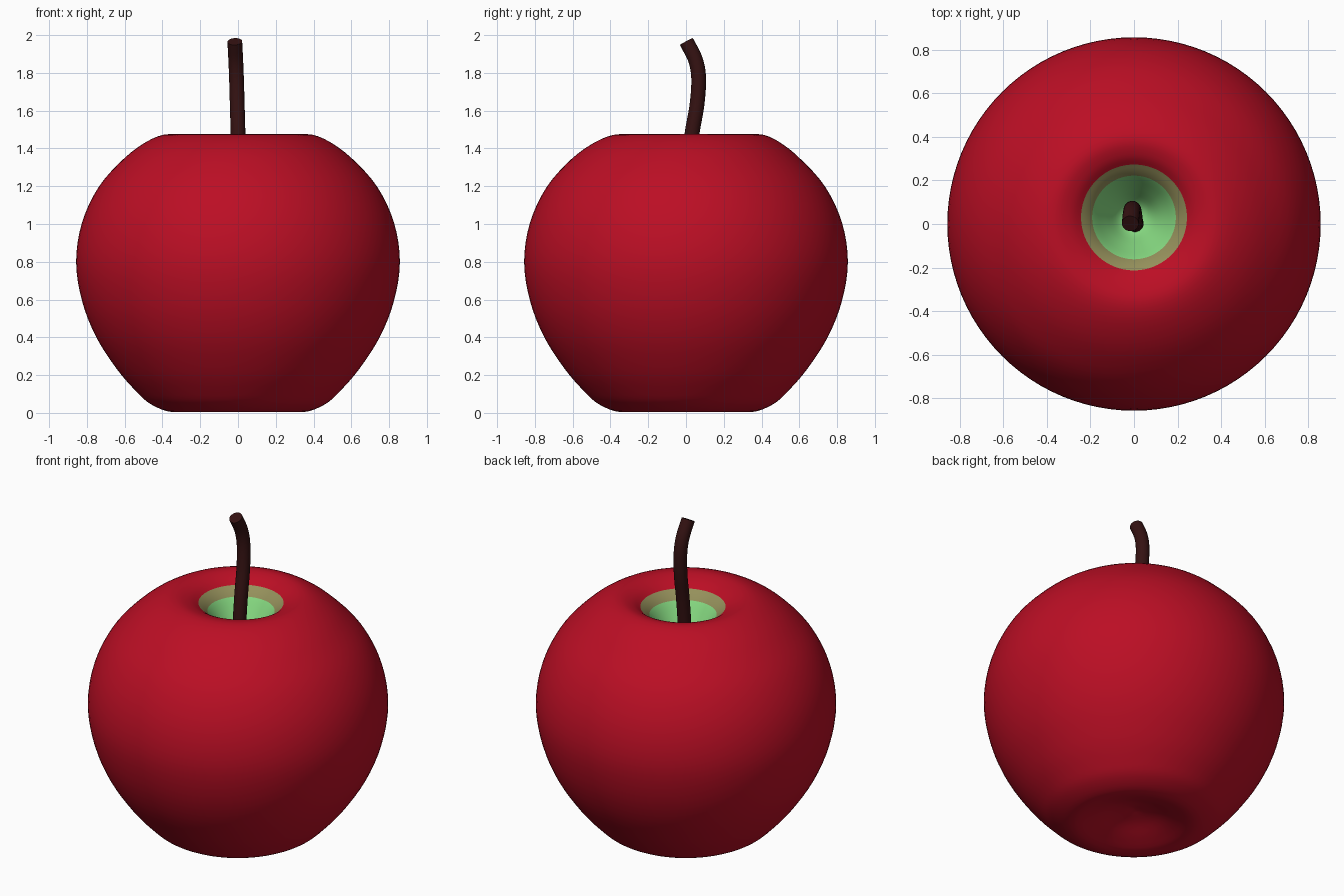
import bpy, bmesh, math
from mathutils import Vector

if "Cube" in bpy.data.objects:
    bpy.data.objects.remove(bpy.data.objects["Cube"])


def material(name, rgb):
    m = bpy.data.materials.new(name)
    m.diffuse_color = (*rgb, 1)
    m.use_nodes = True
    m.node_tree.nodes["Principled BSDF"].inputs["Base Color"].default_value = m.diffuse_color
    return m


red = material("apple_red", (0.50, 0.0045, 0.018))
olive = material("olive_blend", (0.30, 0.28, 0.105))
green = material("pale_green", (0.24, 0.70, 0.22))
brown = material("stem_brown", (0.035, 0.006, 0.006))


def spline(points, steps):
    """Catmull-Rom curve through the points."""
    p = [Vector(q) for q in points]
    p = [2 * p[0] - p[1]] + p + [2 * p[-1] - p[-2]]
    out = []
    for i in range(1, len(p) - 2):
        a, b, c, d = p[i - 1:i + 3]
        for k in range(steps):
            t = k / steps
            out.append(0.5 * (2 * b + (c - a) * t + (2 * a - 5 * b + 4 * c - d) * t * t
                              + (3 * b - a - 3 * c + d) * t ** 3))
    return out + [p[-2]]


def skin(name, rings, mats, smooth_angle):
    """Join rings of points into a closed skin with capped ends."""
    bm = bmesh.new()
    loops = [[bm.verts.new(p) for p in ring] for ring in rings]
    n = len(loops[0])
    for a, b in zip(loops, loops[1:]):
        for i in range(n):
            j = (i + 1) % n
            bm.faces.new((a[i], a[j], b[j], b[i]))
    bm.faces.new(loops[0])
    bm.faces.new(loops[-1])
    bmesh.ops.recalc_face_normals(bm, faces=bm.faces)
    mesh = bpy.data.meshes.new(name)
    bm.to_mesh(mesh)
    bm.free()
    for m in mats:
        mesh.materials.append(m)
    ob = bpy.data.objects.new(name, mesh)
    bpy.context.collection.objects.link(ob)
    bpy.context.view_layer.objects.active = ob
    ob.select_set(True)
    bpy.ops.object.shade_smooth_by_angle(angle=math.radians(smooth_angle))
    ob.select_set(False)
    return ob


# Apple body: lathed profile (radius, height) with a dimple at both ends
profile = [(0.01, 0.10), (0.12, 0.075), (0.24, 0.03), (0.35, 0.005), (0.46, 0.045),
           (0.54, 0.115), (0.64, 0.23), (0.75, 0.40), (0.825, 0.59), (0.857, 0.80),
           (0.825, 1.01), (0.735, 1.20), (0.60, 1.35), (0.48, 1.438), (0.38, 1.475),
           (0.30, 1.46), (0.243, 1.425), (0.192, 1.375), (0.13, 1.28), (0.07, 1.19), (0.01, 1.16)]
steps, sides = 4, 96
rings = []
for k, (r, z) in enumerate(spline([(r, 0, z) for r, z in profile], steps)
                           and [(v.x, v.z) for v in spline([(r, 0, z) for r, z in profile], steps)]):
    # The stem hollow sits slightly towards the back
    shift = 0.03 * min(1, max(0, (k - 12 * steps) / (4 * steps)))
    rings.append([(r * math.cos(a), r * math.sin(a) + shift, z)
                  for a in (2 * math.pi * i / sides for i in range(sides))])
body = skin("apple_body", rings, (red, olive, green), 60)
for i, f in enumerate(body.data.polygons):
    band = i // sides
    if band >= 17 * steps:
        f.material_index = 2
    elif band >= 16 * steps:
        f.material_index = 1
body.data.polygons[len(rings) * sides - sides].material_index = 0  # bottom cap

# Stem: bent round rod with a slanted flat tip
path = spline([(0.005, 0.0, 1.14), (0.003, 0.01, 1.30), (0.0, 0.032, 1.48), (-0.004, 0.058, 1.63),
               (-0.008, 0.067, 1.77), (-0.012, 0.05, 1.87), (-0.017, 0.002, 1.966)], 5)
rings = []
for i, p in enumerate(path):
    t = (path[min(i + 1, len(path) - 1)] - path[max(i - 1, 0)]).normalized()
    u = Vector((1, 0, 0))
    u = (u - t * u.dot(t)).normalized()
    w = t.cross(u)
    rings.append([p + 0.039 * (u * math.cos(a) + w * math.sin(a))
                  for a in (2 * math.pi * k / 24 for k in range(24))])
skin("stem", rings, (brown,), 40)
